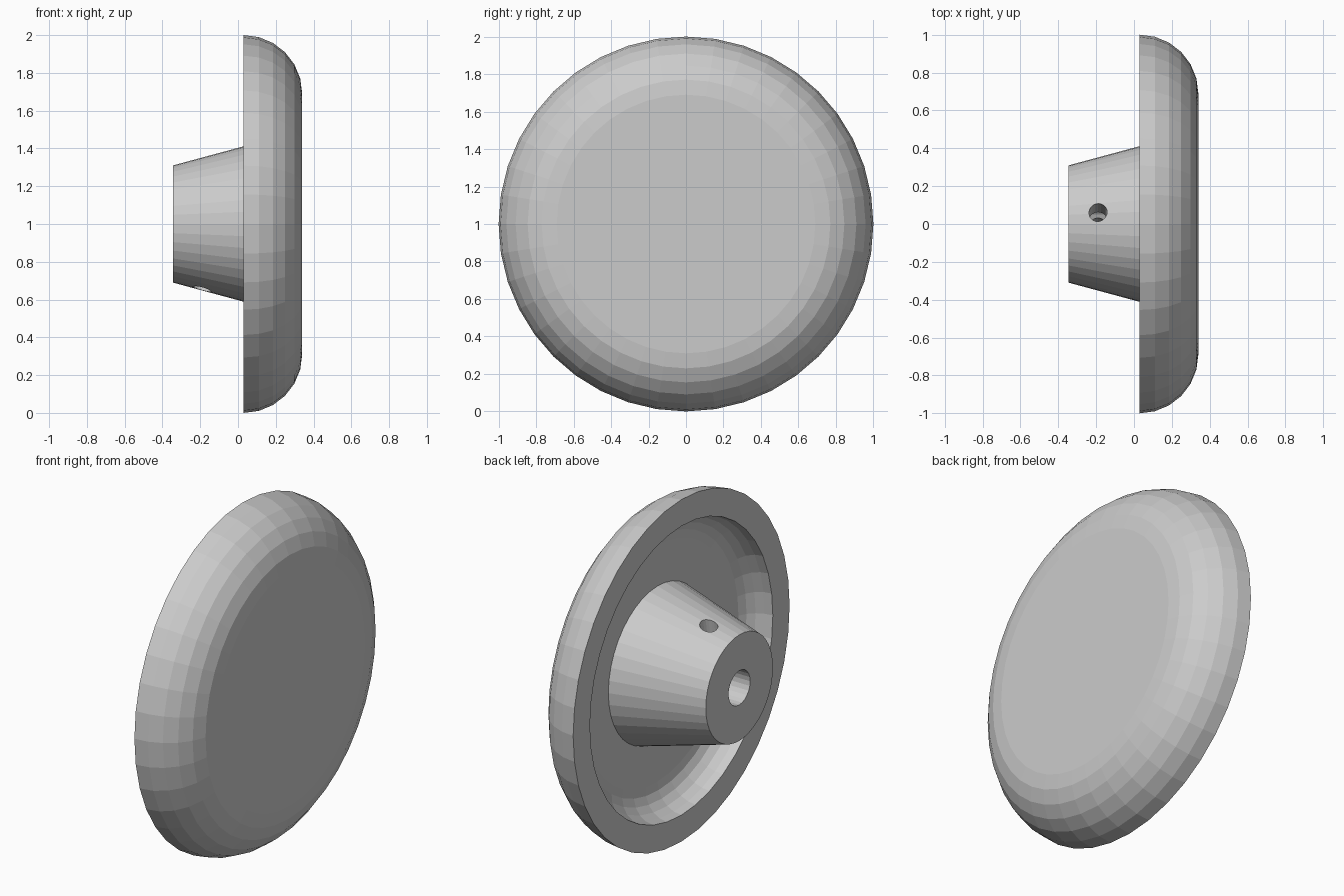
import bpy
import bmesh
from math import sin, cos, pi, radians
from mathutils import Matrix, Vector

if "Cube" in bpy.data.objects:
    bpy.data.objects.remove(bpy.data.objects["Cube"])

CENTRE = Vector((0, 0, 1))
SIDES = 40
RIM_X, ARC_R = 0.03, 0.69        # centre of the rounded shoulder
BACK_X, FRONT_X = -0.345, 0.34

grey = bpy.data.materials.new("plain grey")
grey.use_nodes = True
colour = (0.6, 0.6, 0.6, 1)
grey.diffuse_color = colour
grey.node_tree.nodes["Principled BSDF"].inputs["Base Color"].default_value = colour


def lathe(name, profile, sides=SIDES):
    """Revolve (x, radius) points about the x axis; the ends are capped."""
    bm = bmesh.new()
    rings = []
    for x, r in profile:
        rings.append([bm.verts.new((x, r * sin(2 * pi * i / sides),
                                    r * cos(2 * pi * i / sides)))
                      for i in range(sides)])
    for a, b in zip(rings, rings[1:]):
        for i in range(sides):
            j = (i + 1) % sides
            bm.faces.new((a[i], a[j], b[j], b[i]))
    bm.faces.new(rings[0])
    bm.faces.new(rings[-1])
    bmesh.ops.recalc_face_normals(bm, faces=bm.faces)
    mesh = bpy.data.meshes.new(name)
    bm.to_mesh(mesh)
    bm.free()
    mesh.materials.append(grey)
    obj = bpy.data.objects.new(name, mesh)
    bpy.context.collection.objects.link(obj)
    obj.location = CENTRE
    return obj


def shoulder(radius, steps):
    """Quarter round from the rim to the flat face."""
    angles = [pi / 2 * i / steps for i in range(steps + 1)]
    return [(RIM_X + radius * sin(a), ARC_R + radius * cos(a)) for a in angles]


def cut(target, cutter):
    mod = target.modifiers.new("cut", 'BOOLEAN')
    mod.operation = 'DIFFERENCE'
    mod.solver = 'EXACT'
    mod.object = cutter
    bpy.context.view_layer.objects.active = target
    bpy.ops.object.modifier_apply(modifier=mod.name)
    bpy.data.objects.remove(cutter)


# Hollow dish: outer round, flat rim, rounded cavity
outer = shoulder(FRONT_X - RIM_X, 6)
inner = shoulder(0.155, 5)
dish = lathe("dish", outer[::-1] + inner)

# Tapered hub, set into the cavity floor
taper = 0.27
hub_end = 0.22
hub = lathe("hub", [(BACK_X, 0.31), (hub_end, 0.31 + taper * (hub_end - BACK_X))])

# Shaft bore from the back of the hub
cut(hub, lathe("bore_cutter", [(BACK_X - 0.1, 0.1), (0.1, 0.1)], 24))

# Slightly tilted pin hole right through the hub
pin = lathe("pin_cutter", [(-0.6, 0.048), (0.6, 0.048)], 20)
pin.matrix_world = (Matrix.Translation(CENTRE + Vector((-0.19, 0, 0)))
                    @ Matrix.Rotation(radians(-10), 4, 'X')
                    @ Matrix.Rotation(radians(90), 4, 'Y'))
cut(hub, pin)
